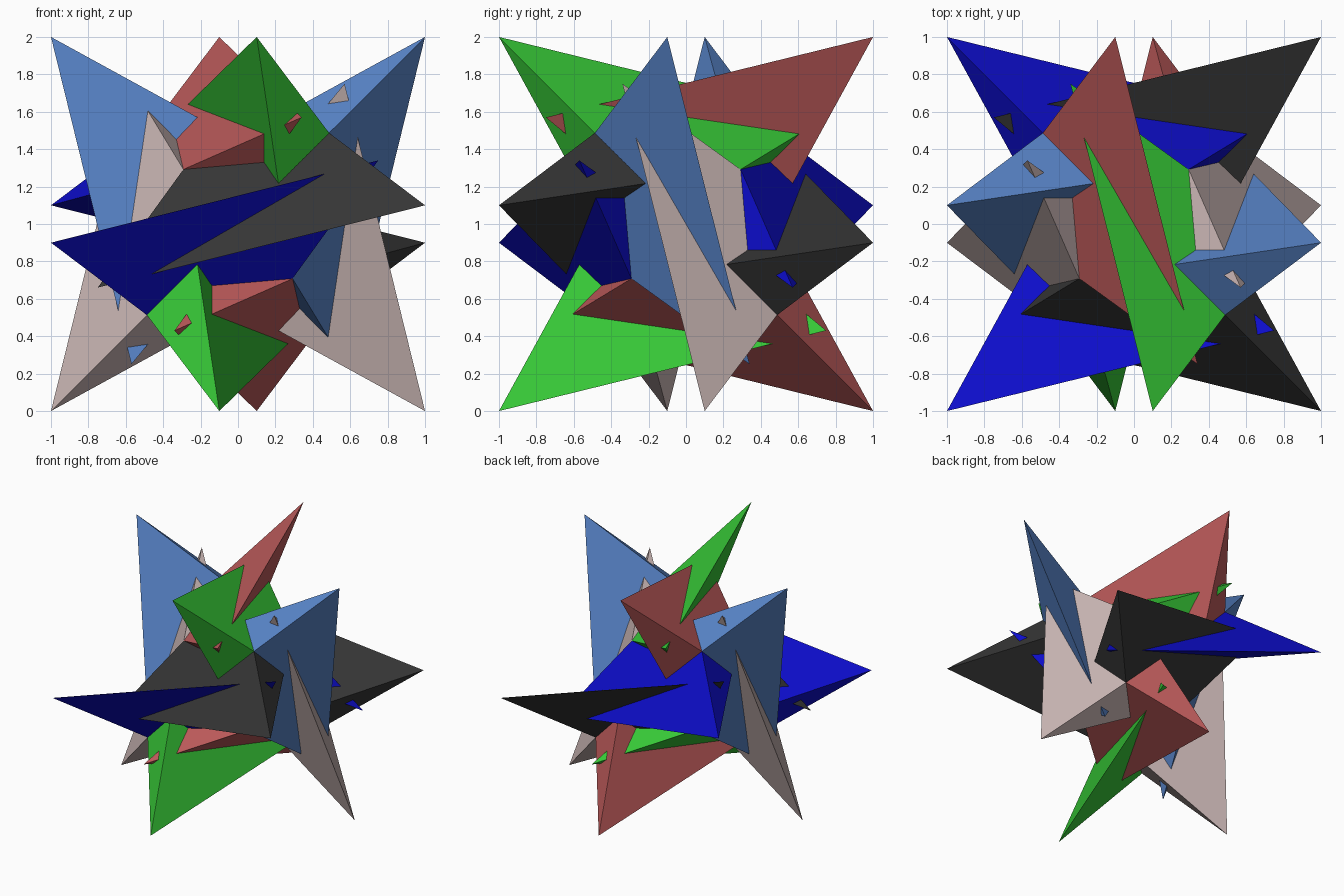
import bpy
from mathutils import Vector

cube = bpy.data.objects.get("Cube")
if cube:
    bpy.data.objects.remove(cube, do_unlink=True)

# Key points of one spike shell; rotations repeat it twelve times
S, Q = 0.487, 0.292
SPIKE = [
    Vector((0.1, -1.0, 1.0)),      # 0 outer tip
    Vector((S, -S, S)),            # 1 corner shared by three spikes
    Vector((Q, Q, Q)),             # 2 inner corner
    Vector((-0.34, 0.75, 0.57)),   # 3 tip piercing the opposite side
    Vector((Q, -Q, -Q)),           # 4 second inner corner
]
FACES = [(0, 1, 2, 3), (0, 3, 4), (0, 4, 1), (3, 2, 4)]


def material(name, rgb):
    mat = bpy.data.materials.new(name)
    mat.use_nodes = True
    color = (*rgb, 1.0)
    mat.diffuse_color = color
    bsdf = mat.node_tree.nodes["Principled BSDF"]
    bsdf.inputs["Base Color"].default_value = color
    bsdf.inputs["Roughness"].default_value = 0.8
    return mat


def cycle(v, n):
    """Turn a point n times by 120 degrees about the (1, 1, 1) diagonal."""
    for _ in range(n):
        v = Vector((v.z, v.x, v.y))
    return v


def spike_pair(name, mat, turns, flips):
    """Two matching spikes, each half-turned by its sign flips, then cycled."""
    verts, faces = [], []
    for flip in flips:
        start = len(verts)
        for p in SPIKE:
            v = cycle(Vector([a * b for a, b in zip(p, flip)]), turns)
            verts.append((v.x, v.y, v.z + 1.0))
        faces += [tuple(start + i for i in f) for f in FACES]
    mesh = bpy.data.meshes.new(name)
    mesh.from_pydata(verts, [], faces)
    mesh.materials.append(mat)
    mesh.update()
    obj = bpy.data.objects.new(name, mesh)
    bpy.context.collection.objects.link(obj)


# Half turns that keep a pair on its own side, or move it to the far side
NEAR = [(1, 1, 1), (-1, 1, -1)]
FAR = [(1, -1, -1), (-1, -1, 1)]

PARTS = [
    ("front_spikes", "green", (0.038, 0.578, 0.038), 0, NEAR),
    ("back_spikes", "red", (0.50, 0.102, 0.102), 0, FAR),
    ("bottom_spikes", "beige", (0.61, 0.485, 0.474), 1, NEAR),
    ("top_spikes", "light blue", (0.102, 0.242, 0.604), 1, FAR),
    ("right_spikes", "deep blue", (0.004, 0.004, 0.60), 2, NEAR),
    ("left_spikes", "charcoal", (0.037, 0.037, 0.037), 2, FAR),
]
for name, color_name, rgb, turns, flips in PARTS:
    spike_pair(name, material(color_name, rgb), turns, flips)
